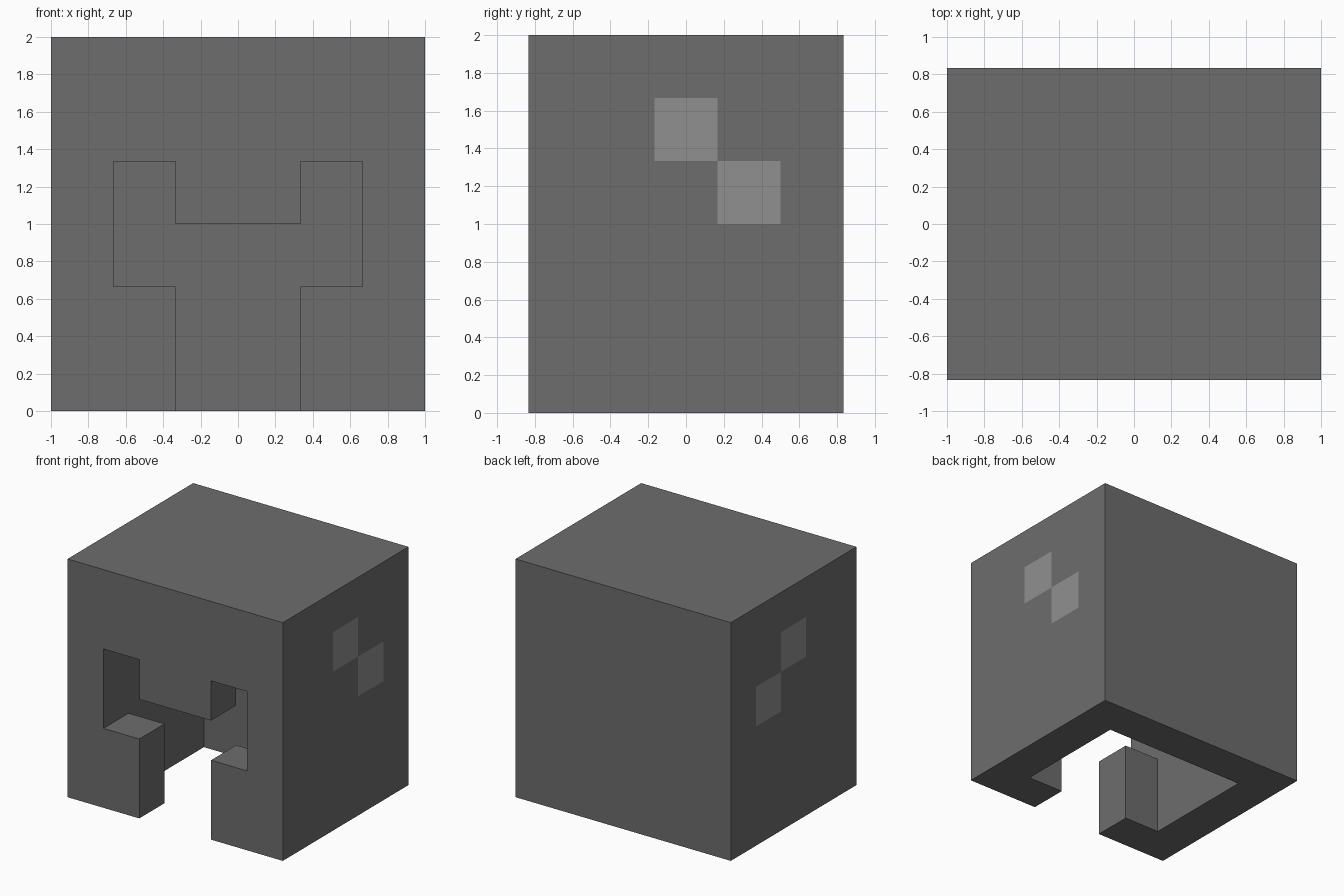
import bpy
import bmesh
import math

if "Cube" in bpy.data.objects:
    bpy.data.objects.remove(bpy.data.objects["Cube"])

U = 1 / 3                  # everything sits on a grid of one third of a unit
NX, NY, NZ = 6, 5, 6       # grid cells of the block


def flat_material(name, value):
    mat = bpy.data.materials.new(name)
    mat.diffuse_color = (value, value, value, 1)
    mat.use_nodes = True
    mat.node_tree.nodes["Principled BSDF"].inputs["Base Color"].default_value = mat.diffuse_color
    return mat


def solid(i, j, k):
    """True where the helmet has material."""
    if not (0 <= i < NX and 0 <= j < NY and 0 <= k < NZ):
        return False
    column = min(i, NX - 1 - i)                # mirrored left and right
    if j == 0:                                 # front wall with face opening
        mouth = column == 2 and k < 3
        eyes = column == 1 and k in (2, 3)
        return not (mouth or eyes)
    # one-cell-thick walls and roof around an open-bottomed cavity
    return column == 0 or j == NY - 1 or k == NZ - 1


# Two diagonal square marks on each outer side, as (y cell, z cell)
MARKS = {(2, 4), (3, 3)}

bm = bmesh.new()
corners = {}


def vert(p):
    if p not in corners:
        corners[p] = bm.verts.new(((p[0] - NX / 2) * U, (p[1] - NY / 2) * U, p[2] * U))
    return corners[p]


def add_face(cell, axis, side):
    """Square face of a cell on the given axis; side is 0 or 1."""
    a, b = (axis + 1) % 3, (axis + 2) % 3
    points = []
    for da, db in ((0, 0), (1, 0), (1, 1), (0, 1)):
        p = list(cell)
        p[axis] += side
        p[a] += da
        p[b] += db
        points.append(vert(tuple(p)))
    face = bm.faces.new(points if side else points[::-1])
    outer_side = axis == 0 and cell[0] == (NX - 1) * side
    face.material_index = int(outer_side and cell[1:] in MARKS)


# Skin of the helmet: a face wherever solid meets empty
for i in range(NX):
    for j in range(NY):
        for k in range(NZ):
            if not solid(i, j, k):
                continue
            for axis in range(3):
                for side in (0, 1):
                    n = [i, j, k]
                    n[axis] += 2 * side - 1
                    if not solid(*n):
                        add_face((i, j, k), axis, side)

# Merge the grid into clean flat faces, keeping the marks separate
bmesh.ops.dissolve_limit(bm, angle_limit=math.radians(1), verts=bm.verts[:],
                         edges=bm.edges[:], delimit={'MATERIAL'})

mesh = bpy.data.meshes.new("helmet")
bm.to_mesh(mesh)
bm.free()
mesh.materials.append(flat_material("dark grey", 0.153))
mesh.materials.append(flat_material("light grey", 0.278))
helmet = bpy.data.objects.new("helmet", mesh)
bpy.context.collection.objects.link(helmet)
